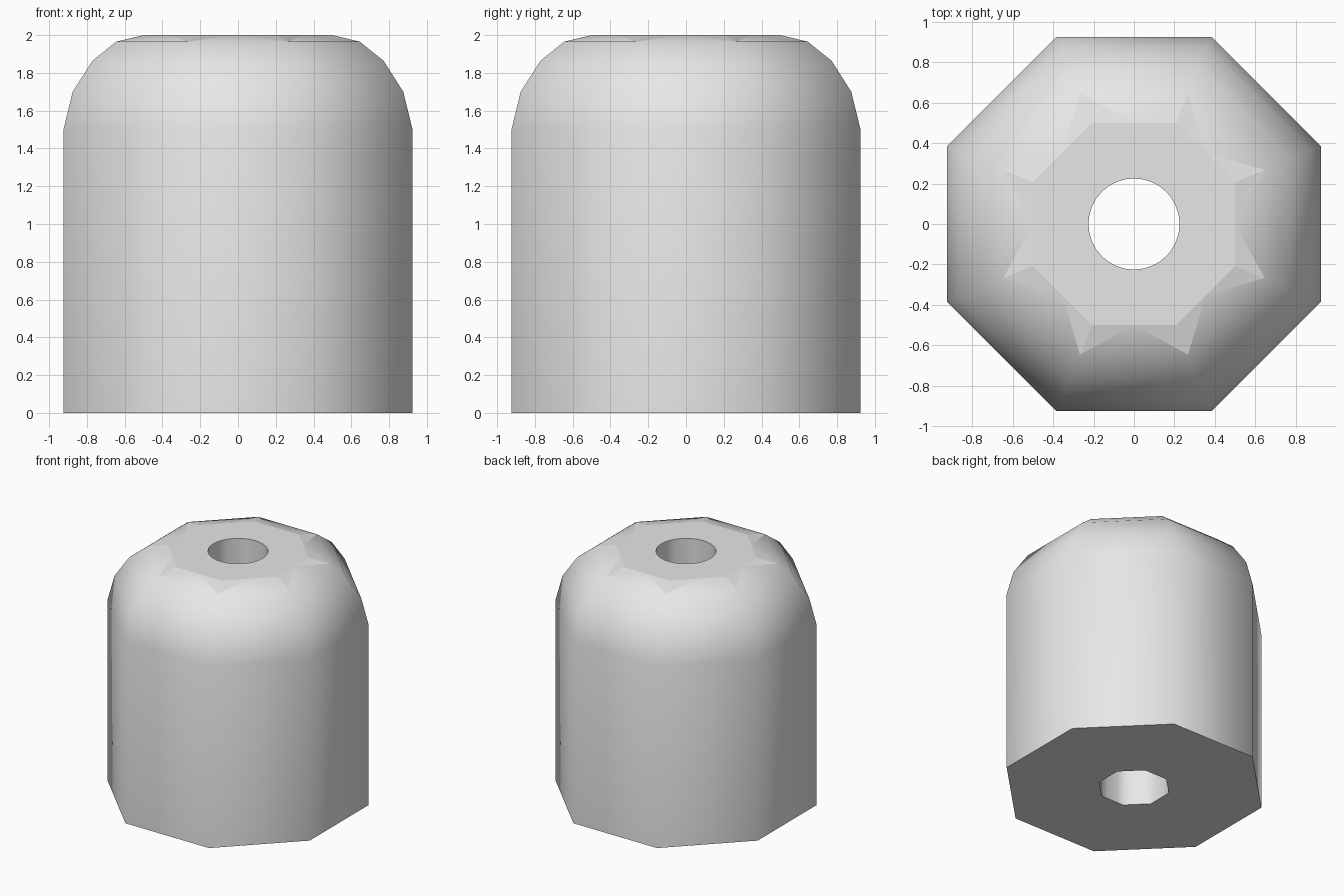
import bpy, bmesh, math

if "Cube" in bpy.data.objects:
    bpy.data.objects.remove(bpy.data.objects["Cube"])

SIDES, BORE = 8, 32
START = math.radians(22.5)

bm = bmesh.new()


def polar(r, a, z):
    return bm.verts.new((r * math.cos(a), r * math.sin(a), z))


def octagon(apothem, z):
    r = apothem / math.cos(math.pi / SIDES)
    return [polar(r, START + math.tau * i / SIDES, z) for i in range(SIDES)]


def face(verts, smooth):
    f = bm.faces.new(verts)
    f.smooth = smooth


# Outer wall and rounded shoulder
profile = [(0.924, 0.0), (0.924, 1.5), (0.875, 1.70), (0.77, 1.865), (0.645, 1.965)]
rings = [octagon(a, z) for a, z in profile]
for low, high in zip(rings, rings[1:]):
    for i in range(SIDES):
        j = (i + 1) % SIDES
        face((low[i], low[j], high[j], high[i]), True)

# Flat top outline: corners with a midpoint on every side
top = []
for i, v in enumerate(octagon(0.5, 2.0)):
    top += [v, polar(0.5, START + math.tau * (i + 0.5) / SIDES, 2.0)]

# Last shoulder band, split so flat points reach out from the top corners
tips = rings[-1]
for i in range(SIDES):
    j = (i + 1) % SIDES
    a, mid, b = top[2 * i], top[2 * i + 1], top[2 * j]
    face((tips[i], tips[j], mid), True)
    face((tips[i], mid, a), False)
    face((tips[j], b, mid), False)

# Centre bore: round at the top, eight-sided at the bottom
bore_top, bore_bottom = [], []
for k in range(BORE):
    a = START + math.tau * k / BORE
    off = (k % 4) * math.tau / BORE - math.pi / SIDES
    bore_top.append(polar(0.225, a, 2.0))
    bore_bottom.append(polar(0.252 / math.cos(off), a, 0.0))
for k in range(BORE):
    n = (k + 1) % BORE
    face((bore_bottom[n], bore_bottom[k], bore_top[k], bore_top[n]), True)

# Flat top and base around the bore
for outer, bore, up in ((top, bore_top, True), (rings[0], bore_bottom, False)):
    n = len(outer)
    step = BORE // n
    for i in range(n):
        inner = [bore[(i * step + s) % BORE] for s in range(step, -1, -1)]
        loop = [outer[i], outer[(i + 1) % n]] + inner
        face(loop if up else loop[::-1], False)

# Keep the hard rims crisp
bm.normal_update()
for e in bm.edges:
    if len(e.link_faces) == 2 and e.calc_face_angle(0) > math.radians(60):
        e.smooth = False

mesh = bpy.data.meshes.new("bored_cap")
bm.to_mesh(mesh)
bm.free()
grey = bpy.data.materials.new("light_grey")
grey.diffuse_color = (0.8, 0.8, 0.8, 1)
grey.use_nodes = True
grey.node_tree.nodes["Principled BSDF"].inputs["Base Color"].default_value = grey.diffuse_color
mesh.materials.append(grey)
bpy.context.collection.objects.link(bpy.data.objects.new("bored_cap", mesh))
